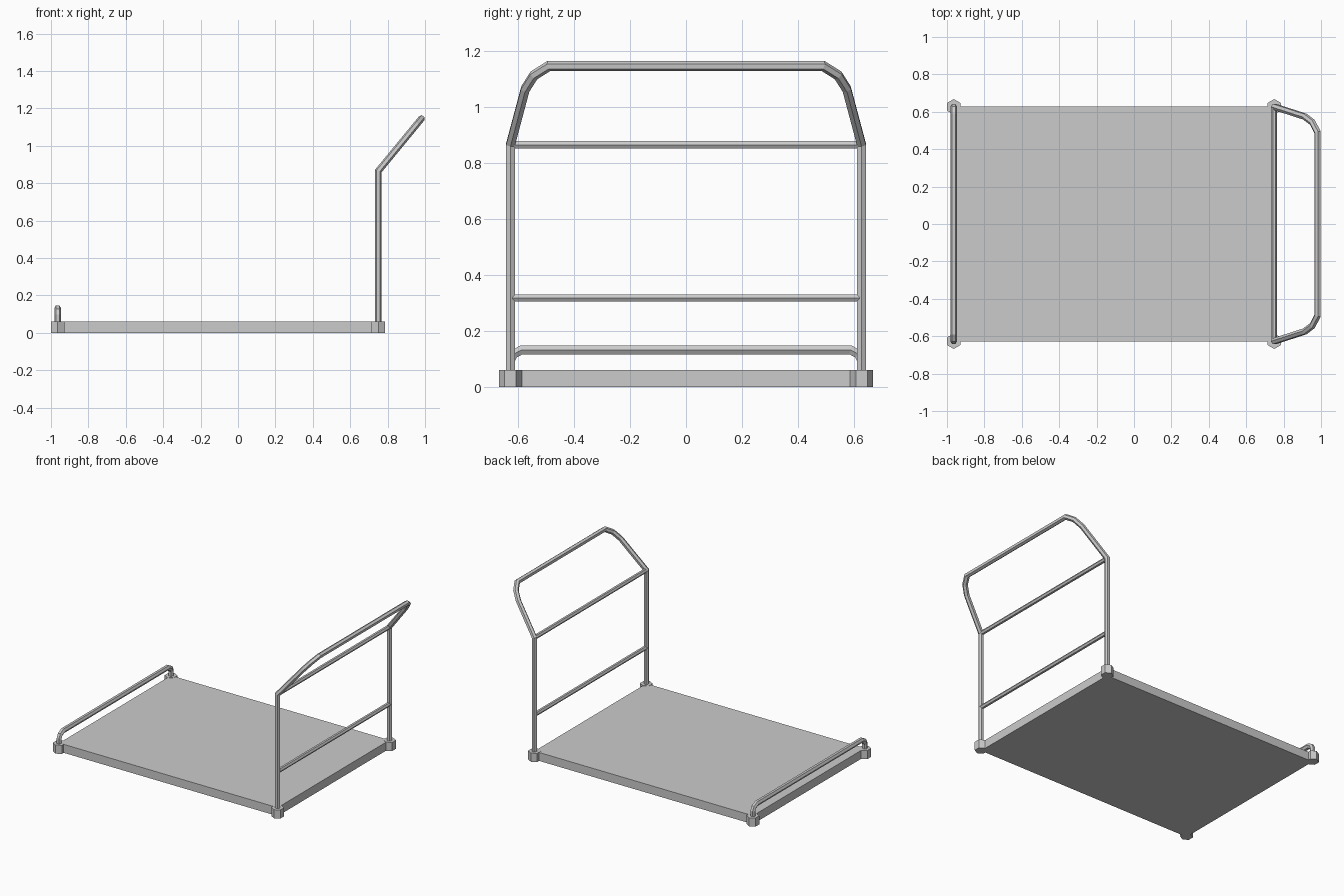
import bpy, bmesh, math
from mathutils import Vector

if "Cube" in bpy.data.objects:
    bpy.data.objects.remove(bpy.data.objects["Cube"])


def finish(bm, name):
    bmesh.ops.recalc_face_normals(bm, faces=bm.faces)
    mesh = bpy.data.meshes.new(name)
    bm.to_mesh(mesh)
    bm.free()
    ob = bpy.data.objects.new(name, mesh)
    bpy.context.collection.objects.link(ob)
    return ob


def tube(name, path, r, sides=6):
    """Sweep a polygon along a path with true mitred joints."""
    pts = [Vector(p) for p in path]
    dirs = [(b - a).normalized() for a, b in zip(pts, pts[1:])]
    u = Vector((1, 0, 0))
    v = dirs[0].cross(u)
    ring = [pts[0] + r * (u * math.cos(a) + v * math.sin(a))
            for a in (i * math.tau / sides for i in range(sides))]
    bm = bmesh.new()
    rings = [[bm.verts.new(p) for p in ring]]
    for i, d in enumerate(dirs):
        n = d + dirs[i + 1] if i + 1 < len(dirs) else d
        ring = [p + d * ((pts[i + 1] - p).dot(n) / d.dot(n)) for p in ring]
        rings.append([bm.verts.new(p) for p in ring])
    for a, b in zip(rings, rings[1:]):
        for k in range(sides):
            j = (k + 1) % sides
            bm.faces.new((a[k], a[j], b[j], b[k]))
    bm.faces.new(rings[0])
    bm.faces.new(rings[-1])
    return finish(bm, name)


def mirrored(half):
    """Complete a half path across y = 0."""
    return half + [(x, -y, z) for x, y, z in reversed(half)]


BACK, FRONT, SIDE, DECK = 0.75, -0.964, 0.627, 0.06

# Flat deck
bm = bmesh.new()
bmesh.ops.create_cube(bm, size=1)
for vert in bm.verts:
    vert.co = ((FRONT + BACK) / 2 + vert.co.x * (BACK - FRONT),
               vert.co.y * 2 * SIDE, (vert.co.z + 0.5) * DECK)
finish(bm, "deck")

# Hexagonal corner sockets, points facing sideways
for x, end in ((FRONT, "low_end"), (BACK, "handle_end")):
    for s, side in ((-1, "front"), (1, "back")):
        bm = bmesh.new()
        low = [bm.verts.new((x + 0.041 * math.sin(k * math.pi / 3),
                             s * SIDE + 0.041 * math.cos(k * math.pi / 3), 0))
               for k in range(6)]
        face = bm.faces.new(low)
        top = bmesh.ops.extrude_face_region(bm, geom=[face], use_keep_orig=True)
        bmesh.ops.translate(bm, vec=(0, 0, DECK + 0.001),
                            verts=[g for g in top["geom"]
                                   if isinstance(g, bmesh.types.BMVert)])
        finish(bm, f"corner_socket_{end}_{side}")

# Push handle: upright, then leaning outwards with rounded top corners
bend = 0.865
lean = [(BACK + 0.823 * (z - bend), y, z)
        for y, z in ((SIDE, bend), (0.574, 1.064), (0.543, 1.113), (0.49, 1.146))]
tube("push_handle", mirrored([(BACK, SIDE, 0.04)] + lean), 0.018)

# Cross bars between the uprights
for name, z in (("upper_cross_bar", bend), ("lower_cross_bar", 0.318)):
    tube(name, [(BACK, -0.62, z), (BACK, 0.62, z)], 0.015)

# Low retaining rail at the other end
tube("low_rail", mirrored([(FRONT, SIDE, 0.04), (FRONT, SIDE, 0.095),
                           (FRONT, 0.616, 0.117), (FRONT, 0.588, 0.132)]), 0.018)
